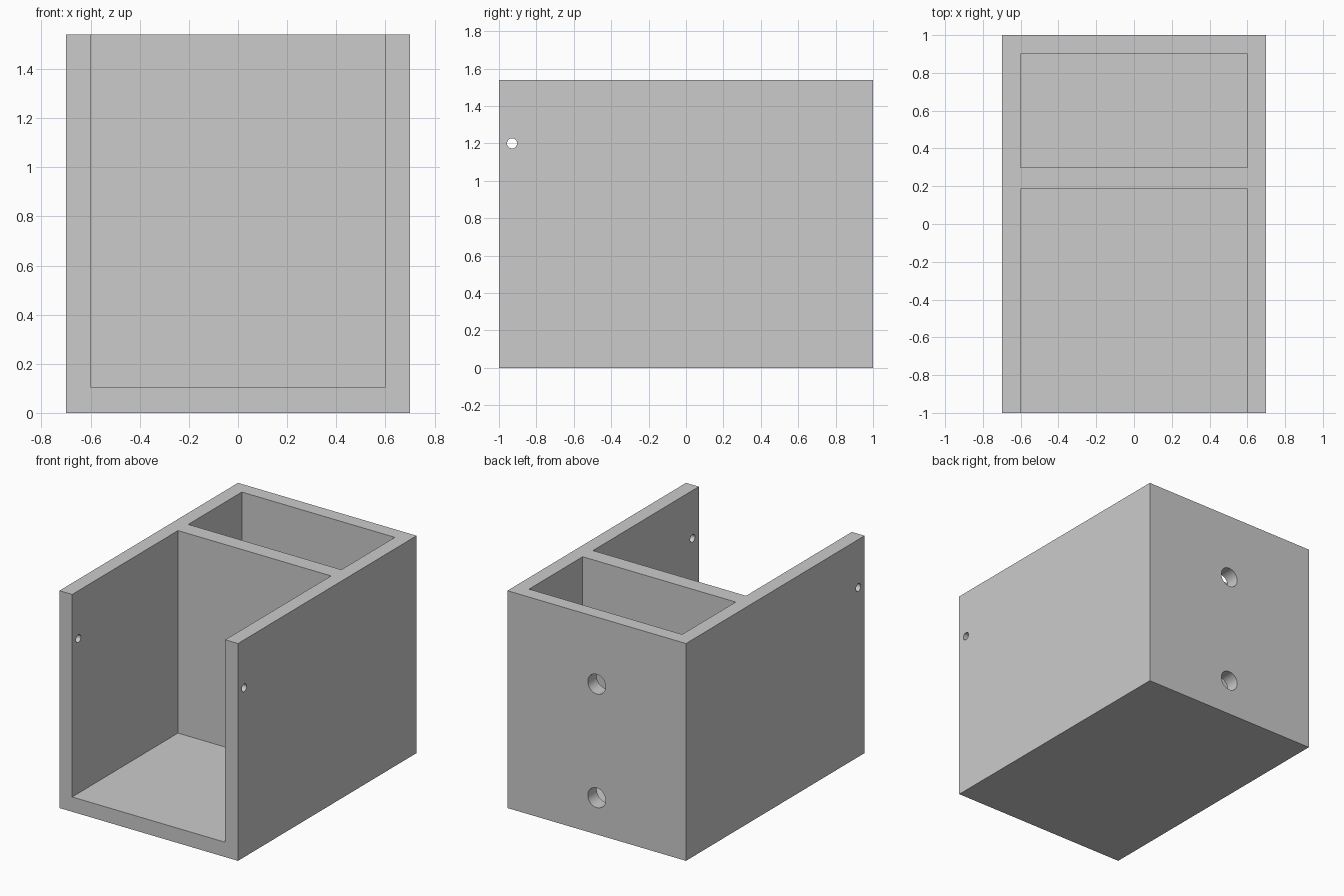
import bpy
import math

cube = bpy.data.objects.get("Cube")
if cube:
    bpy.data.objects.remove(cube, do_unlink=True)

WIDTH, DEPTH, HEIGHT = 1.4, 2.0, 1.54
FLOOR, INNER = 0.105, 0.6

grey = bpy.data.materials.new("plain grey")
grey.use_nodes = True
colour = (0.6, 0.6, 0.6, 1)
grey.diffuse_color = colour
grey.node_tree.nodes["Principled BSDF"].inputs["Base Color"].default_value = colour


def box(name, low, high):
    """Box spanning two opposite corners."""
    bpy.ops.mesh.primitive_cube_add(size=1, location=[(a + b) / 2 for a, b in zip(low, high)])
    ob = bpy.context.object
    ob.name = name
    ob.scale = [b - a for a, b in zip(low, high)]
    bpy.ops.object.transform_apply(location=True, rotation=False, scale=True)
    ob.data.materials.append(grey)
    return ob


def rod(name, radius, length, location, rotation):
    """Round cutter for a drilled hole."""
    bpy.ops.mesh.primitive_cylinder_add(vertices=32, radius=radius, depth=length,
                                        location=location, rotation=rotation)
    ob = bpy.context.object
    ob.name = name
    ob.data.materials.append(grey)
    return ob


# Outer block
body = box("holder_body", (-WIDTH / 2, -DEPTH / 2, 0), (WIDTH / 2, DEPTH / 2, HEIGHT))

# Front bay, open at the front and top, and rear pocket, open at the top
cutters = [
    box("front_bay_cutter", (-INNER, -1.2, FLOOR), (INNER, 0.185, 1.8)),
    box("rear_pocket_cutter", (-INNER, 0.3, FLOOR), (INNER, 0.9, 1.8)),
    # Pin hole through both side walls
    rod("pin_hole_cutter", 0.027, 1.8, (0, -0.93, 1.2), (0, math.pi / 2, 0)),
]
# Two mounting holes through the back wall
for label, z in (("lower", 0.26), ("upper", 1.065)):
    cutters.append(rod(label + "_mounting_hole_cutter", 0.07, 0.4, (0, 1, z), (math.pi / 2, 0, 0)))

for cutter in cutters:
    cut = body.modifiers.new(cutter.name, "BOOLEAN")
    cut.operation = "DIFFERENCE"
    cut.solver = "EXACT"
    cut.object = cutter
    bpy.context.view_layer.objects.active = body
    bpy.ops.object.modifier_apply(modifier=cut.name)
    bpy.data.objects.remove(cutter, do_unlink=True)

# Smooth hole walls, crisp corners
bpy.ops.object.select_all(action="DESELECT")
body.select_set(True)
bpy.context.view_layer.objects.active = body
bpy.ops.object.shade_smooth_by_angle(angle=math.radians(30))
